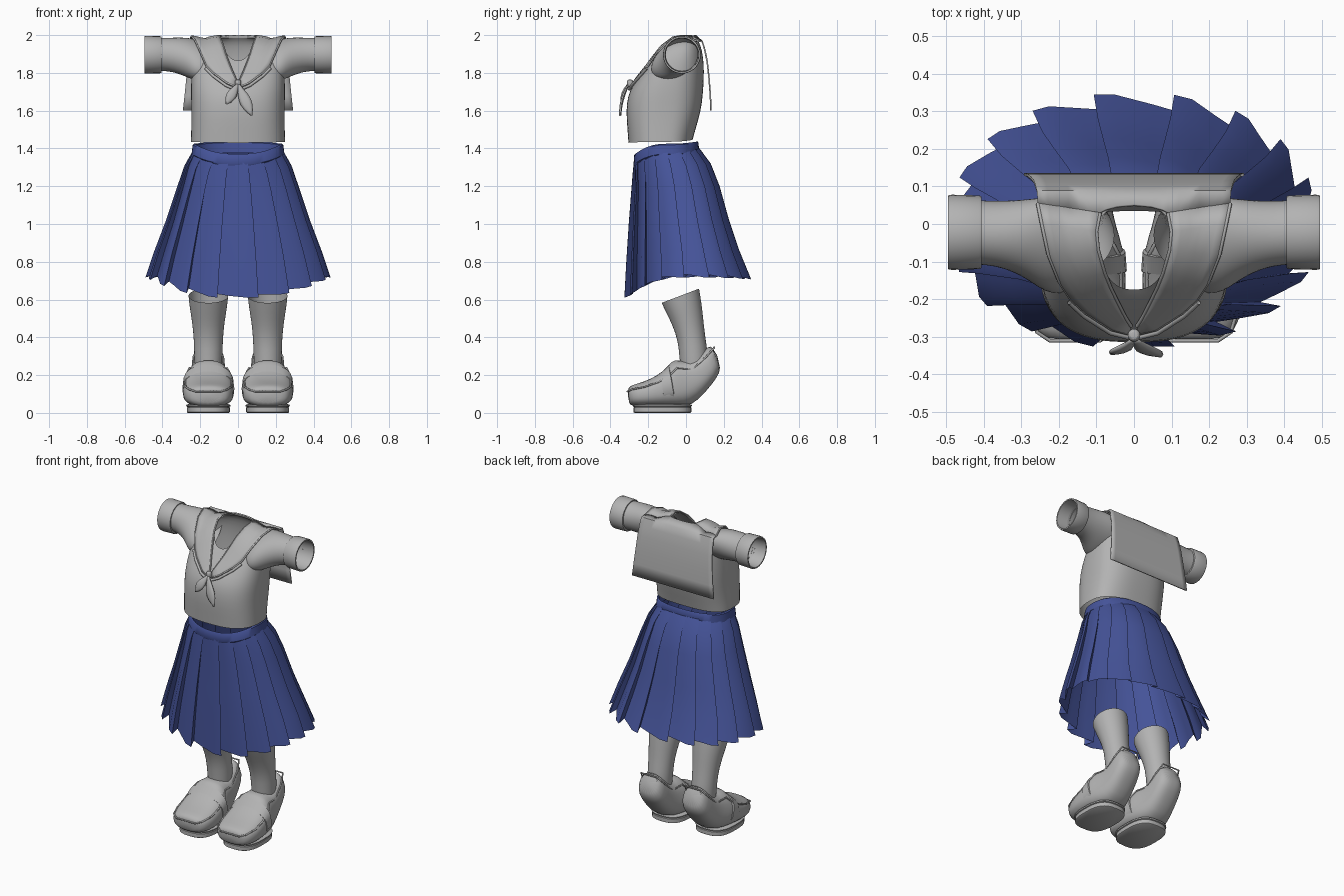
import bpy, bmesh, math
from mathutils import Vector
from mathutils.bvhtree import BVHTree

if "Cube" in bpy.data.objects:
    bpy.data.objects.remove(bpy.data.objects["Cube"])


def material(name, rgb):
    m = bpy.data.materials.new(name)
    m.use_nodes = True
    m.diffuse_color = (*rgb, 1)
    m.node_tree.nodes["Principled BSDF"].inputs["Base Color"].default_value = (*rgb, 1)
    return m


GREY = material("light grey", (0.45, 0.45, 0.45))
BLUE = material("navy blue", (0.06, 0.088, 0.32))


def spow(v, e):
    return math.copysign(abs(v) ** (2 / e), v)


def grid(name, rows, mat=GREY, closed=True, caps=False, subsurf=0, mirror=False,
         thick=0, angle=40):
    """Skin a list of equal-length point rows."""
    bm = bmesh.new()
    vs = [[bm.verts.new(p) for p in row] for row in rows]
    n = len(rows[0])
    for a, b in zip(vs, vs[1:]):
        for i in range(n if closed else n - 1):
            j = (i + 1) % n
            bm.faces.new((a[i], a[j], b[j], b[i]))
    if caps:
        bm.faces.new(vs[0])
        bm.faces.new(vs[-1])
    bmesh.ops.recalc_face_normals(bm, faces=bm.faces)
    me = bpy.data.meshes.new(name)
    bm.to_mesh(me)
    bm.free()
    me.materials.append(mat)
    ob = bpy.data.objects.new(name, me)
    bpy.context.collection.objects.link(ob)
    bpy.ops.object.select_all(action='DESELECT')
    ob.select_set(True)
    bpy.context.view_layer.objects.active = ob
    bpy.ops.object.shade_smooth_by_angle(angle=math.radians(angle))
    if mirror:
        ob.modifiers.new("Mirror", 'MIRROR')
    if thick:
        s = ob.modifiers.new("Solidify", 'SOLIDIFY')
        s.thickness, s.offset = thick, 0
    if subsurf:
        s = ob.modifiers.new("Subdivision", 'SUBSURF')
        s.levels = s.render_levels = subsurf
    return ob


def tube(name, path, r, cyclic=False):
    cu = bpy.data.curves.new(name, 'CURVE')
    cu.dimensions = '3D'
    cu.bevel_depth, cu.bevel_resolution = r, 2
    sp = cu.splines.new('POLY')
    sp.points.add(len(path) - 1)
    for p, co in zip(sp.points, path):
        p.co = (*co, 1)
    sp.use_cyclic_u = cyclic
    cu.materials.append(GREY)
    ob = bpy.data.objects.new(name, cu)
    bpy.context.collection.objects.link(ob)
    ob.modifiers.new("Mirror", 'MIRROR')


def body_point(t, w, yf, yb, yc, zf, zs, zb, e=2.4, out=0):
    """Point on a ring whose height differs at front, side and back."""
    c, s = spow(math.cos(t), e), spow(math.sin(t), e)
    d = Vector((w * c, (yb - yc if s > 0 else yc - yf) * s, 0))
    d += d.normalized() * out
    z = zs + ((zb if s > 0 else zf) - zs) * math.sin(t) ** 2
    return Vector((d.x, yc + d.y, z))


def turns(n):
    return [2 * math.pi * i / n for i in range(n)]


# Blouse body, from hem to neckline
body_rings = [
    (.25, -.305, .035, -.12, 1.43, 1.435, 1.445, 2.7), (.248, -.31, .05, -.12, 1.5, 1.5, 1.5, 2.7),
    (.246, -.318, .08, -.11, 1.6, 1.6, 1.6, 2.7), (.25, -.308, .09, -.1, 1.68, 1.69, 1.69, 2.6),
    (.248, -.285, .095, -.08, 1.73, 1.77, 1.77, 2.5), (.242, -.24, .095, -.05, 1.79, 1.87, 1.85),
    (.215, -.21, .085, -.03, 1.825, 1.945, 1.92), (.16, -.19, .07, -.02, 1.85, 1.975, 1.965),
    (.097, -.175, .05, -.015, 1.865, 1.985, 1.985)]
body = grid("blouse_body", [[body_point(t, *r) for t in turns(40)] for r in body_rings],
            subsurf=1, angle=80)


# Sleeves, leaning with the chest at the root, and folded cuffs
def arm_rings(table, n=28):
    return [[(x, yc + ry * math.cos(t) + lean * rz * math.sin(t), zc + rz * math.sin(t))
             for t in turns(n)] for x, yc, zc, ry, rz, lean in table]


sleeve = grid("sleeves", arm_rings([
    (.16, -.055, 1.86, .11, .1, .55), (.2, -.057, 1.866, .118, .106, .52),
    (.235, -.055, 1.872, .117, .109, .45), (.27, -.045, 1.881, .108, .105, .32),
    (.31, -.034, 1.891, .097, .097, .15), (.37, -.025, 1.898, .086, .088, 0),
    (.42, -.022, 1.897, .086, .088, 0)]), subsurf=1, mirror=True, angle=80)
grid("cuffs", arm_rings([(x, -.022, 1.896, r, r, 0) for x, r in (
    (.405, .085), (.405, .095), (.412, .098), (.485, .1), (.495, .098), (.495, .09), (.42, .086))]),
    mirror=True)

# Sailor collar, dropped onto the blouse from above
trees = [BVHTree.FromPolygons([v.co for v in o.data.vertices],
                              [p.vertices[:] for p in o.data.polygons]) for o in (body, sleeve)]


def drape(x, y, lift=.013):
    hits = [t.ray_cast(Vector((x, y, 3)), Vector((0, 0, -1)))[0] for t in trees]
    zs = [h.z for h in hits if h]
    z = max(zs) if zs else trees[0].find_nearest(Vector((x, y, 1.95)))[0].z
    return Vector((x, y, z + lift))


edges = [((.008, -.272), (.012, -.292)), ((.022, -.25), (.06, -.28)), ((.045, -.205), (.13, -.235)),
         ((.062, -.17), (.168, -.2)), ((.078, -.13), (.198, -.155)), ((.095, -.07), (.228, -.08)),
         ((.1, -.02), (.245, 0)), ((.09, .03), (.256, .055))]
strip = []
for a, b in edges:
    a, b = Vector(a), Vector(b)
    strip.append([drape(*a.lerp(b, i / 6)) for i in range(7)])
grid("collar_front", strip, closed=False, mirror=True, thick=.008, angle=60)
tube("collar_piping", [r[-1] for r in strip], .005)
tube("neck_edge", [r[0] for r in strip], .005)

# Square flap down the back, starting from the shoulder edge of the collar
shoulder = [drape(0, .05), drape(.045, .046), drape(.075, .038)] + strip[-1]
flap = [shoulder]
for y, z, w in ((.086, 1.966, .258), (.1, 1.92, .262), (.112, 1.86, .266), (.122, 1.77, .274),
                (.129, 1.68, .283), (.132, 1.6, .292)):
    flap.append([(w * p.x / .256, y, z) for p in shoulder])
grid("collar_back_flap", flap, closed=False, mirror=True, thick=.008, angle=60)

# Scarf: band under the collar, knot and two leaf-shaped tails
tube("scarf_band", [r[-1] + Vector((.003, -.008, -.014)) for r in strip[:4]], .008)
knot = [(.011, 1.722), (.017, 1.73), (.018, 1.745), (.017, 1.758), (.011, 1.765)]
grid("scarf_knot", [[(r * math.cos(t), -.296 + r * math.sin(t), z) for t in turns(12)]
                    for r, z in knot], caps=True, subsurf=1)


def tail(name, tip, width):
    start, tip = Vector((0, -.302, 1.74)), Vector(tip)
    side = Vector((tip.z - start.z, 0, start.x - tip.x)).normalized()
    rows = []
    for i in range(9):
        f = i / 8
        c = start.lerp(tip, f) + Vector((0, -.012 * math.sin(math.pi * f), 0))
        w = width * math.sin(math.pi * (.06 + .93 * f ** 1.3))
        rows.append([c + side * w * k + Vector((0, -.006 * (1 - k * k), 0)) for k in (-1, -.5, 0, .5, 1)])
    grid(name, rows, closed=False, thick=.008)


tail("scarf_tail_left", (.072, -.345, 1.575), .03)
tail("scarf_tail_right", (-.062, -.338, 1.635), .025)

# Pleated skirt with knife pleats
skirt_rings = [
    (.236, -.272, .068, -.1, 1.33, 1.385, 1.4), (.27, -.272, .12, -.08, 1.26, 1.31, 1.32),
    (.3, -.272, .16, -.06, 1.17, 1.2, 1.2), (.352, -.278, .203, -.04, 1.0, 1.02, 1.02),
    (.405, -.284, .25, -.02, .8, .86, .86), (.445, -.287, .305, -.01, .615, .725, .715)]
PLEATS = 18
rows = []
for level, ring in enumerate(skirt_rings):
    amp = .005 + .008 * level
    row = []
    for k in range(PLEATS):
        for pos, out in ((-.16, 0), (.25, .3), (.72, .9), (1, 1)):
            p = body_point(2 * math.pi * (k + pos) / PLEATS, *ring, e=2.25, out=amp * out)
            if level == len(skirt_rings) - 1:
                p.z += .01 - .018 * out
            row.append(p)
    rows.append(row)
grid("pleated_skirt", rows, BLUE, angle=35)

# Waistband with a folded top edge
band = [(.238, 0, -.062), (.246, .004, -.055), (.24, 0, -.006), (.232, -.004, 0),
        (.226, -.01, -.006), (.224, -.012, -.06)]
grid("waistband", [[body_point(t, w, -.274 - o, .066 + o, -.1, 1.37 + h, 1.425 + h, 1.437 + h)
                    for t in turns(48)] for w, o, h in band], BLUE)

# Socks, leaning back at the top
CX = .157
socks = [(-.03, .62, .106, .1, .38), (-.012, .56, .1, .094, .3), (.01, .48, .086, .082, .2),
         (.03, .39, .077, .072, .15), (.04, .31, .076, .076, .2), (.045, .22, .07, .07, .2)]
grid("socks", [[(CX + rx * math.cos(t), yc + ry * math.sin(t), zc + k * ry * math.sin(t))
                for t in turns(24)] for yc, zc, rx, ry, k in socks], subsurf=1, mirror=True, angle=80)


# Shoes with raised heels: sections from toe to heel
def shoe_section(by, bz, ty, tz, w, n=24):
    b, t = Vector((CX, by, bz)), Vector((CX, ty, tz))
    c, h = (b + t) / 2, (t - b) / 2
    return [c + h * spow(math.sin(a), 2.6) + Vector((w * spow(math.cos(a), 2.6), 0, 0))
            for a in turns(n)]


shoe = [shoe_section(*s) for s in (
    (-.304, .05, -.312, .13, .075), (-.285, .034, -.288, .148, .113), (-.22, .03, -.22, .166, .135),
    (-.13, .03, -.15, .198, .137), (-.04, .03, -.09, .25, .13), (.035, .04, -.068, .29, .11),
    (.1, .105, .015, .262, .095), (.165, .185, .09, .325, .088), (.19, .24, .14, .375, .066))]
grid("shoes", shoe, caps=True, subsurf=1, mirror=True, angle=80)
grid("shoe_straps", [shoe_section(*s) for s in (
    (-.115, .05, -.132, .2, .13), (-.112, .045, -.136, .21, .138), (-.055, .045, -.092, .253, .134),
    (-.052, .05, -.088, .245, .125))], mirror=True)
tube("shoe_welts", [s[2] for s in shoe] + [s[10] for s in reversed(shoe)], .005, cyclic=True)

# Flat soles under the toes
sole = [(.108, .147, 0), (.114, .153, .004), (.114, .153, .028), (.109, .149, .031),
        (.116, .155, .034), (.118, .157, .042), (.1, .14, .048)]
grid("shoe_soles", [[(CX + w * spow(math.cos(t), 2.8), -.125 + d * spow(math.sin(t), 2.8), z)
                     for t in turns(32)] for w, d, z in sole], caps=True, mirror=True)
